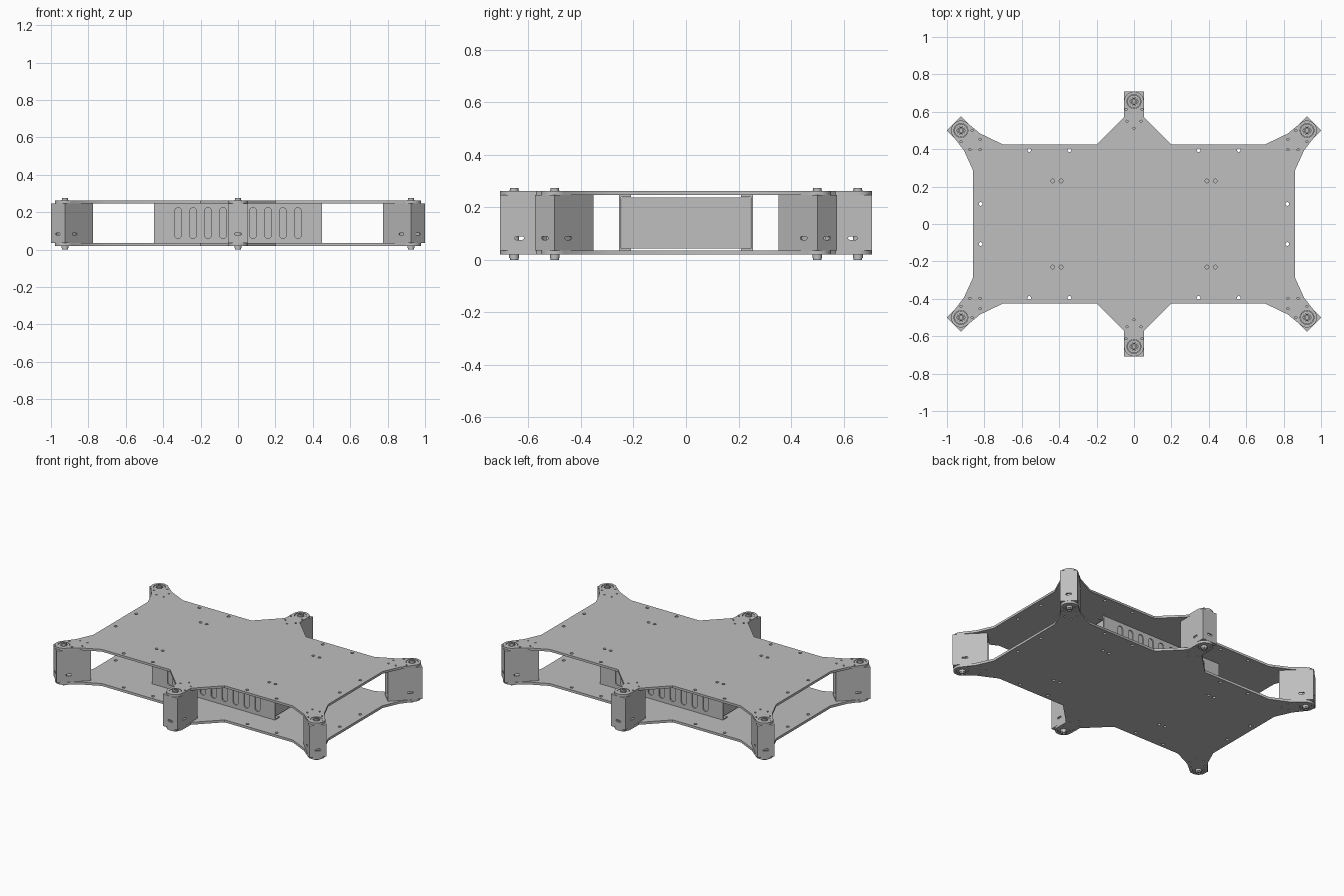
import bpy, bmesh
from math import pi, cos, sin, radians
from mathutils import Matrix, Vector

cube = bpy.data.objects.get("Cube")
if cube:
    bpy.data.objects.remove(cube)


def make_material(name, grey):
    m = bpy.data.materials.new(name)
    m.use_nodes = True
    col = (grey, grey, grey, 1)
    m.diffuse_color = col
    m.node_tree.nodes["Principled BSDF"].inputs["Base Color"].default_value = col
    return m


METAL = make_material("plain grey metal", 0.52)


def arc(cx, cy, r, start, end, n):
    return [(cx + r * cos(radians(start + (end - start) * i / n)),
             cy + r * sin(radians(start + (end - start) * i / n))) for i in range(n + 1)]


def circle(cx, cy, r, n=24):
    return arc(cx, cy, r, 0, 360, n)[:-1]


def rect(x0, y0, x1, y1):
    return [(x0, y0), (x1, y0), (x1, y1), (x0, y1)]


def slot(cx, cy, length, width, upright=False):
    r, h = width / 2, (length - width) / 2
    pts = arc(h, 0, r, -90, 90, 8) + arc(-h, 0, r, 90, 270, 8)
    return [(cx - y, cy + x) if upright else (cx + x, cy + y) for x, y in pts]


def sheet(name, loops, thickness, matrix):
    """Flat sheet: first loop is the outline, the others are holes."""
    curve = bpy.data.curves.new(name, "CURVE")
    curve.dimensions = "2D"
    curve.fill_mode = "BOTH"
    curve.extrude = thickness / 2
    for loop in loops:
        s = curve.splines.new("POLY")
        s.points.add(len(loop) - 1)
        for p, (x, y) in zip(s.points, loop):
            p.co = (x, y, 0, 1)
        s.use_cyclic_u = True
    temp = bpy.data.objects.new(name + "_outline", curve)
    bpy.context.collection.objects.link(temp)
    deps = bpy.context.evaluated_depsgraph_get()
    mesh = bpy.data.meshes.new_from_object(temp.evaluated_get(deps))
    bpy.data.objects.remove(temp)
    bm = bmesh.new()
    bm.from_mesh(mesh)
    bmesh.ops.remove_doubles(bm, verts=bm.verts, dist=1e-5)
    bmesh.ops.recalc_face_normals(bm, faces=bm.faces)
    bm.to_mesh(mesh)
    bm.free()
    mesh.materials.clear()
    mesh.materials.append(METAL)
    mesh.name = name
    ob = bpy.data.objects.new(name, mesh)
    ob.matrix_world = matrix
    bpy.context.collection.objects.link(ob)
    bpy.ops.object.select_all(action="DESELECT")
    ob.select_set(True)
    bpy.context.view_layer.objects.active = ob
    bpy.ops.object.shade_smooth_by_angle(angle=radians(35))
    return ob


def level(z0, z1, base=Matrix()):
    return base @ Matrix.Translation((0, 0, (z0 + z1) / 2))


# Heights and bracket sizes
LOW, DECK_LOW, DECK_HIGH, HIGH = 0.02, 0.036, 0.247, 0.262
HALF, LENGTH, WALL = 0.053, 0.157, 0.008
ACROSS = Matrix(((0, 0, 1, 0), (1, 0, 0, 0), (0, 1, 0, 0), (0, 0, 0, 1)))
ALONG = Matrix.Rotation(pi / 2, 4, "X")

# Six arm tips: position and outward direction
tips = []
for sy in (-1, 1):
    side = "back" if sy > 0 else "front"
    tips.append((side + "_middle", Matrix.Translation((0, sy * 0.655, 0)) @ Matrix.Rotation(sy * pi / 2, 4, "Z")))
    for sx in (-1, 1):
        turn = sy * (pi / 4 if sx > 0 else 3 * pi / 4)
        tips.append((side + ("_left" if sx > 0 else "_right"),
                     Matrix.Translation((sx * 0.925, sy * 0.5, 0)) @ Matrix.Rotation(turn, 4, "Z")))

# Deck outline, one quarter mirrored to all four
quarter = [(0.86, 0.285), (0.909, 0.393)] + arc(0.925, 0.5, HALF, -45, 135, 16)
quarter += [(0.823, 0.484), (0.7, 0.425), (0.2, 0.425), (0.054, 0.57)]
quarter += arc(0, 0.655, HALF, 0, 90, 8)
back = quarter[-2::-1]
outline = (quarter + [(-x, y) for x, y in back] + [(-x, -y) for x, y in quarter[:-1]]
           + [(0, -quarter[-1][1])] + [(x, -y) for x, y in back])

# Deck holes
holes = []
for sx in (-1, 1):
    for sy in (-1, 1):
        for x, y in ((0.56, 0.395), (0.345, 0.395), (0.435, 0.23), (0.39, 0.23), (0.82, 0.107)):
            holes.append(circle(sx * x, sy * y, 0.01, 16))
for _, frame in tips:
    for x, y in ((-0.144, 0), (-0.106, 0.038), (-0.106, -0.038), (-0.042, 0.042), (-0.042, -0.042)):
        p = frame @ Vector((x, y, 0))
        holes.append(circle(p.x, p.y, 0.006, 10))
    p = frame.translation
    holes.append(circle(p.x, p.y, 0.037))

sheet("bottom_deck", [outline] + holes, DECK_LOW - LOW, level(LOW, DECK_LOW))
sheet("top_deck", [outline] + holes, HIGH - DECK_HIGH, level(DECK_HIGH, HIGH))

# Folded bracket, bearings and bolt at each tip
for name, frame in tips:
    end = frame @ Matrix.Translation((HALF - WALL / 2, 0, 0)) @ ACROSS
    sheet(name + "_bracket_end", [rect(-HALF, DECK_LOW, HALF, DECK_HIGH), slot(0, 0.083, 0.036, 0.012)], WALL, end)
    for s, tag in ((-1, "_a"), (1, "_b")):
        place = frame @ Matrix.Translation((0, s * (HALF - WALL / 2), 0)) @ ALONG
        sheet(name + "_bracket_side" + tag,
              [rect(-LENGTH, DECK_LOW, HALF - WALL, DECK_HIGH), slot(-0.02, 0.083, 0.036, 0.012)], WALL, place)
    inner = HALF - WALL
    for tag, z0, z1, b0, b1 in (("_bottom", DECK_LOW, DECK_LOW + WALL, LOW + 0.002, DECK_LOW),
                                ("_top", DECK_HIGH - WALL, DECK_HIGH, DECK_HIGH, HIGH - 0.002)):
        sheet(name + "_bracket_flange" + tag, [rect(-LENGTH, -inner, inner, inner), circle(0, 0, 0.03)],
              WALL, level(z0, z1, frame))
        sheet(name + "_bearing" + tag, [circle(0, 0, 0.035), circle(0, 0, 0.021)], b1 - b0, level(b0, b1, frame))
    sheet(name + "_bolt_shaft", [circle(0, 0, 0.019)], 0.256, level(0.008, 0.264, frame))
    for tag, z0, z1 in (("_nut", 0, 0.008), ("_bolt_head", 0.264, 0.275)):
        sheet(name + tag, [circle(0, 0, 0.016), circle(0, 0, 0.009, 6)], z1 - z0, level(z0, z1, frame))

# Central bay: slotted channel walls with inward lips
vents = [slot(0.08 * i, 0.142, 0.165, 0.037, True) for i in range(-4, 5)]
for s, name in ((-1, "front"), (1, "back")):
    sheet(name + "_bay_wall", [rect(-0.45, DECK_LOW, 0.45, DECK_HIGH)] + vents, 0.007,
          Matrix.Translation((0, s * 0.2515, 0)) @ ALONG)
    for tag, z0 in (("_lower", DECK_LOW), ("_upper", DECK_HIGH - 0.007)):
        sheet(name + "_bay" + tag + "_lip", [rect(-0.45, -0.019, 0.45, 0.019)], 0.007,
              level(z0, z0 + 0.007, Matrix.Translation((0, s * 0.229, 0))))

# Box held inside the bay
sheet("bay_box", [rect(-0.246, 0.044, 0.246, 0.238)], 0.86, ACROSS)
